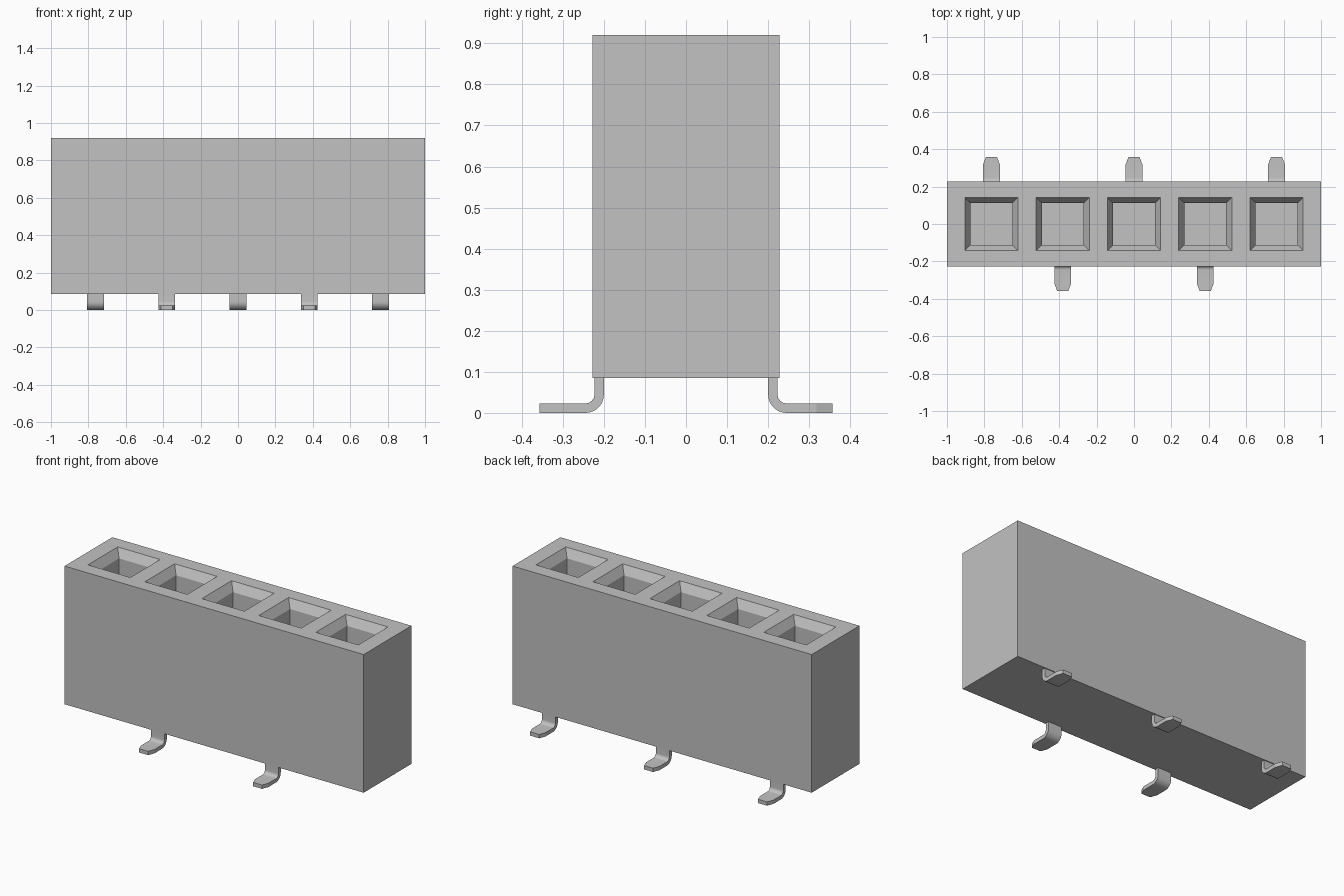
import bpy, bmesh, math
from mathutils import Vector

PITCH = 0.381
BOTTOM, TOP = 0.085, 0.92
HALF_X, HALF_Y = 1.0, 0.228
OPENING = 0.142  # half width of a socket mouth

cube = bpy.data.objects.get("Cube")
if cube:
    bpy.data.objects.remove(cube, do_unlink=True)

grey = bpy.data.materials.new("plain_grey")
grey.use_nodes = True
colour = (0.54, 0.54, 0.54, 1)
grey.diffuse_color = colour
grey.node_tree.nodes["Principled BSDF"].inputs["Base Color"].default_value = colour


def finish(bm, name):
    bmesh.ops.recalc_face_normals(bm, faces=bm.faces)
    mesh = bpy.data.meshes.new(name)
    bm.to_mesh(mesh)
    bm.free()
    mesh.materials.append(grey)
    obj = bpy.data.objects.new(name, mesh)
    bpy.context.collection.objects.link(obj)
    return obj


# Housing: box divided along the socket edges
centres = [PITCH * i for i in range(-2, 3)]
bm = bmesh.new()
bmesh.ops.create_cube(bm, size=2)
bmesh.ops.scale(bm, vec=(HALF_X, HALF_Y, (TOP - BOTTOM) / 2), verts=bm.verts)
bmesh.ops.translate(bm, vec=(0, 0, (TOP + BOTTOM) / 2), verts=bm.verts)
cuts = [((c + s * OPENING, 0, 0), (1, 0, 0)) for c in centres for s in (-1, 1)]
cuts += [((0, s * OPENING, 0), (0, 1, 0)) for s in (-1, 1)]
for point, normal in cuts:
    bmesh.ops.bisect_plane(bm, geom=bm.verts[:] + bm.edges[:] + bm.faces[:],
                           plane_co=point, plane_no=normal)

# Sockets: chamfered mouth, then a straight square hole
bm.normal_update()
mouths = []
for f in bm.faces:
    p = f.calc_center_median()
    if f.normal.z > 0.9 and abs(p.y) < 0.01 and min(abs(p.x - c) for c in centres) < 0.01:
        mouths.append(f)
bmesh.ops.inset_individual(bm, faces=mouths, thickness=0.043, depth=-0.05)
floors = bmesh.ops.extrude_discrete_faces(bm, faces=mouths)["faces"]
bmesh.ops.translate(bm, vec=(0, 0, -0.6), verts=list({v for f in floors for v in f.verts}))
bmesh.ops.dissolve_limit(bm, angle_limit=0.01, verts=bm.verts, edges=bm.edges)
finish(bm, "housing")


# Pins: rectangular strip bent outwards into a foot with a tapered tip
def make_pin(x, side):
    half, thick, near, radius = 0.045, 0.023, 0.2, 0.045
    stations = [((near, BOTTOM), (near + thick, BOTTOM), half)]
    for i in range(9):
        a = math.radians(180 + 90 * i / 8)
        d = Vector((math.cos(a), math.sin(a)))
        centre = Vector((near + radius, radius))
        stations.append((centre + d * radius, centre + d * (radius - thick), half))
    for y, w in ((0.318, half), (0.357, 0.03)):
        stations.append(((y, 0), (y, thick), w))

    bm = bmesh.new()
    rings = [[bm.verts.new((x + sx * w, side * p[0], p[1]))
              for p, sx in ((o, -1), (o, 1), (i, 1), (i, -1))]
             for o, i, w in stations]
    for a, b in zip(rings, rings[1:]):
        for k in range(4):
            n = (k + 1) % 4
            bm.faces.new((a[k], a[n], b[n], b[k]))
    bm.faces.new(rings[0])
    bm.faces.new(rings[-1])
    return finish(bm, "back_pin" if side > 0 else "front_pin")


pins = [make_pin(c, 1 if i % 2 == 0 else -1) for i, c in enumerate(centres)]
bpy.ops.object.select_all(action="DESELECT")
for pin in pins:
    pin.select_set(True)
bpy.context.view_layer.objects.active = pins[0]
bpy.ops.object.shade_smooth_by_angle(angle=math.radians(20))
